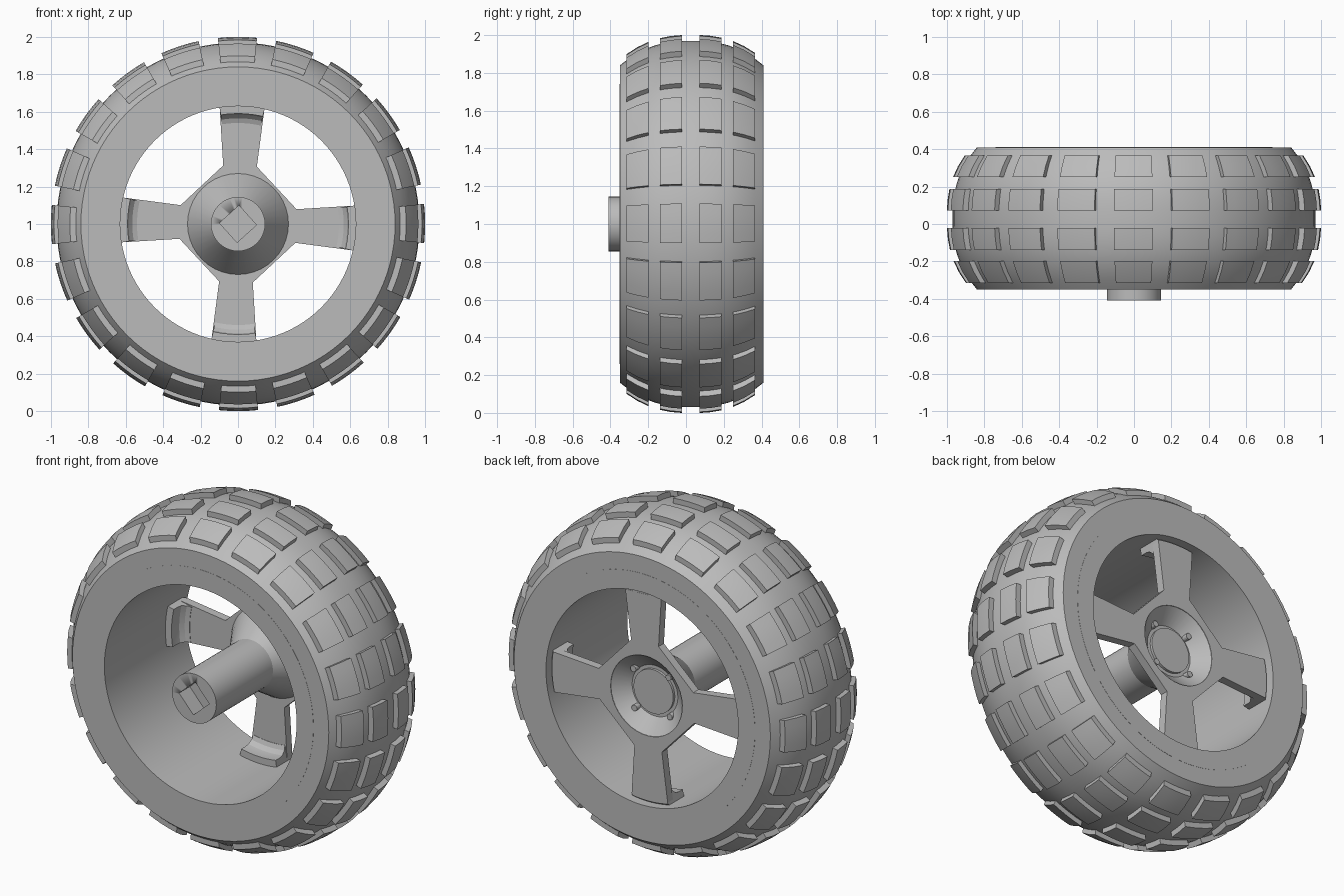
import bpy, bmesh, math
from mathutils import Matrix, Vector

if "Cube" in bpy.data.objects:
    bpy.data.objects.remove(bpy.data.objects["Cube"])

grey = bpy.data.materials.new("plain_grey")
grey.use_nodes = True
grey.diffuse_color = (0.5, 0.5, 0.5, 1)
grey.node_tree.nodes["Principled BSDF"].inputs["Base Color"].default_value = (0.5, 0.5, 0.5, 1)

TURN = math.tau
TILT = math.radians(2)      # spokes sit slightly turned
FRONT, BACK, MID = -0.35, 0.41, 0.03


def polar(r, a, y):
    """Point around the axle; the angle runs from +z towards +x."""
    return Vector((r * math.sin(a), y, 1 + r * math.cos(a)))


def sweep(bm, profile, start=0.0, arc=TURN, steps=96):
    """Sweep a closed (y, radius) profile around the axle."""
    full = arc >= TURN
    rings = [[bm.verts.new(polar(r, start + arc * i / steps, y)) for y, r in profile]
             for i in range(steps if full else steps + 1)]
    n = len(profile)
    for i in range(steps):
        a, b = rings[i], rings[(i + 1) % len(rings)]
        for j in range(n):
            k = (j + 1) % n
            bm.faces.new((a[j], a[k], b[k], b[j]))
    if not full:
        bm.faces.new(rings[0])
        bm.faces.new(rings[-1])


def finish(bm, name):
    bmesh.ops.remove_doubles(bm, verts=bm.verts, dist=1e-5)
    bmesh.ops.dissolve_degenerate(bm, edges=bm.edges, dist=1e-5)
    bmesh.ops.recalc_face_normals(bm, faces=bm.faces)
    me = bpy.data.meshes.new(name)
    bm.to_mesh(me)
    bm.free()
    me.shade_smooth()
    me.set_sharp_from_angle(angle=math.radians(25))
    me.materials.append(grey)
    ob = bpy.data.objects.new(name, me)
    bpy.context.scene.collection.objects.link(ob)
    return ob


def crown(y):
    """Radius of the bulging tyre surface."""
    return 0.97 - 0.13 * (abs(y - MID) / 0.38) ** 2.5


# Tyre carcass
bm = bmesh.new()
ys = [FRONT + (BACK - FRONT) * i / 16 for i in range(17)]
sweep(bm, [(FRONT, 0.72)] + [(y, crown(y)) for y in ys] + [(BACK, 0.72)])
finish(bm, "tyre")

# Rim barrel
bm = bmesh.new()
sweep(bm, [(FRONT - 0.001, 0.63), (FRONT - 0.001, 0.74), (BACK + 0.001, 0.74), (BACK + 0.001, 0.63)])
finish(bm, "rim")

# Tread blocks: four rows of twenty
bm = bmesh.new()
for centre in (-0.257, -0.08, 0.13, 0.308):
    edge = [centre - 0.058, centre, centre + 0.058]
    block = [(y, crown(y) + 0.031) for y in edge] + [(y, crown(y) - 0.03) for y in reversed(edge)]
    for i in range(20):
        sweep(bm, block, TURN * i / 20 - 0.108, 0.21, 4)
finish(bm, "tread_blocks")

# Axle and flared hub with a dished back
bm = bmesh.new()
sweep(bm, [(-0.41, 0), (-0.41, 0.145), (0.12, 0.145), (0.32, 0.27), (0.369, 0.237),
           (0.29, 0.15), (0.29, 0.13), (0.305, 0.13), (0.305, 0)], steps=40)
axle = finish(bm, "axle_hub")

# Square socket in the axle tip
bm = bmesh.new()
bmesh.ops.create_cube(bm, size=1, matrix=Matrix.Translation((0, -0.41, 1))
                      @ Matrix.Rotation(math.radians(48), 4, 'Y')
                      @ Matrix.Diagonal((0.14, 0.2, 0.14, 1)))
cutter = finish(bm, "socket_cutter")
cutter.hide_render = True
cut = axle.modifiers.new("socket", 'BOOLEAN')
cut.operation, cut.solver, cut.object = 'DIFFERENCE', 'EXACT', cutter
bpy.context.view_layer.objects.active = axle
bpy.ops.object.modifier_apply(modifier=cut.name)
bpy.data.objects.remove(cutter)

# Spider plate: four spokes with chamfered webs around the hub
bm = bmesh.new()
half = [(0.2, 0.2), (0.31, 0.09), (0.6, 0.118)]          # radial, sideways
outline = [(u, -v) for u, v in half] + half[::-1]
arc = [(0.235 * math.cos(t), 0.235 * math.sin(t))
       for t in (math.pi / 4 - math.pi / 2 * i / 10 for i in range(11))]
for q in range(4):
    a = TILT + q * TURN / 4
    bm.faces.new([bm.verts.new(polar(math.hypot(u, v), a + math.atan2(v, u), 0.37))
                  for u, v in outline + arc])
bmesh.ops.remove_doubles(bm, verts=bm.verts, dist=1e-5)
front = bmesh.ops.extrude_face_region(bm, geom=bm.faces[:], use_keep_orig=True)
bmesh.ops.translate(bm, vec=(0, -0.05, 0),
                    verts=[g for g in front["geom"] if isinstance(g, bmesh.types.BMVert)])
finish(bm, "spokes")

# Spoke feet that curl forward along the rim
bm = bmesh.new()
foot = [(0.318, 0.54), (0.308, 0.565), (0.285, 0.585), (0.26, 0.59), (0.22, 0.59),
        (0.22, 0.635), (0.35, 0.635), (0.369, 0.62), (0.369, 0.54)]
for q in range(4):
    sweep(bm, foot, TILT + q * TURN / 4 - 0.192, 0.384, 8)
finish(bm, "spoke_feet")

# Small pins in the hub dish
bm = bmesh.new()
for q in range(4):
    a = TILT + (q + 0.5) * TURN / 4
    bmesh.ops.create_cone(bm, cap_ends=True, segments=14, radius1=0.018, radius2=0.018, depth=0.06,
                          matrix=Matrix.Translation(polar(0.163, a, 0.295))
                          @ Matrix.Rotation(math.pi / 2, 4, 'X'))
finish(bm, "hub_pins")
